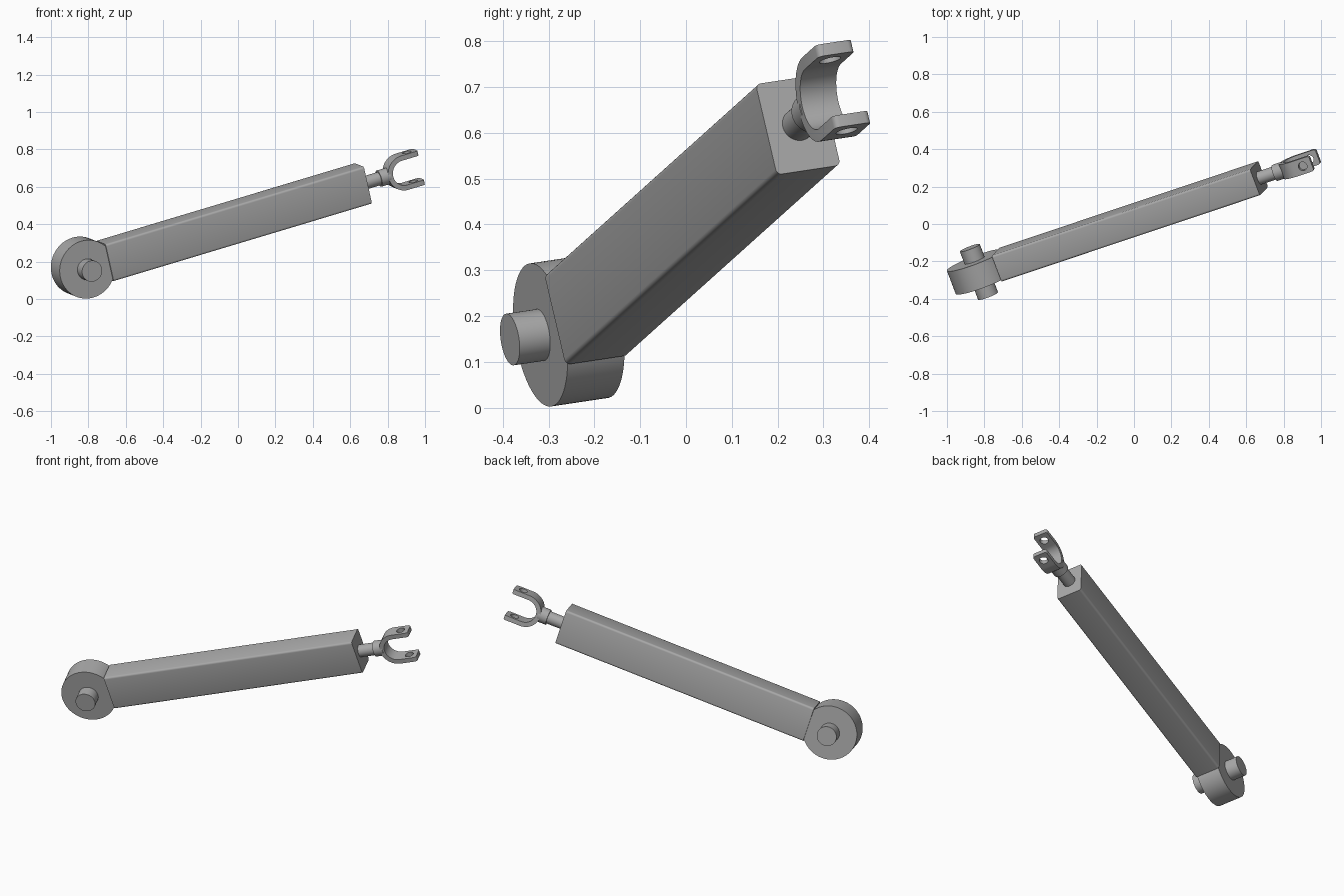
import bpy
import bmesh
import math
from mathutils import Matrix, Vector

if "Cube" in bpy.data.objects:
    bpy.data.objects.remove(bpy.data.objects["Cube"])

# One grey metal for everything
metal = bpy.data.materials.new("grey_metal")
metal.use_nodes = True
GREY = (0.4, 0.4, 0.4, 1)
metal.diffuse_color = GREY
metal.node_tree.nodes["Principled BSDF"].inputs["Base Color"].default_value = GREY

# Arm frame: x along the arm, y along the pivot pin, origin at the pivot
along = Vector((0.912, 0.305, 0.274)).normalized()
pin = Vector((-0.351, 0.926, 0.139))
up = along.cross(pin).normalized()
pin = up.cross(along)
FRAME = Matrix((along, pin, up)).transposed().to_4x4()
FRAME.translation = (-0.829, -0.256, 0.168)


def finish(name, bm):
    """Turn a bmesh in arm coordinates into a shaded object."""
    bmesh.ops.recalc_face_normals(bm, faces=bm.faces)
    mesh = bpy.data.meshes.new(name)
    bm.to_mesh(mesh)
    bm.free()
    mesh.materials.append(metal)
    mesh.shade_smooth()
    mesh.set_sharp_from_angle(angle=math.radians(35))
    ob = bpy.data.objects.new(name, mesh)
    bpy.context.collection.objects.link(ob)
    ob.matrix_world = FRAME
    return ob


def cylinder(name, radius, centre, length, axis, segments=48):
    bm = bmesh.new()
    turn = Vector((0, 0, 1)).rotation_difference(Vector(axis)).to_matrix().to_4x4()
    bmesh.ops.create_cone(bm, cap_ends=True, segments=segments, radius1=radius,
                          radius2=radius, depth=length,
                          matrix=Matrix.Translation(centre) @ turn)
    return finish(name, bm)


X, Y, Z = (1, 0, 0), (0, 1, 0), (0, 0, 1)

# Pivot end
cylinder("pivot_wheel", 0.158, (0, 0, 0), 0.134, Y, 64)
cylinder("pivot_pin", 0.057, (0, 0, 0), 0.278, Y)

# Square tube with rounded long edges
START, END = 0.128, 1.642
bm = bmesh.new()
bmesh.ops.create_cube(bm, size=1, matrix=Matrix.Translation(((START + END) / 2, 0, 0))
                      @ Matrix.Diagonal((END - START, 0.15, 0.208, 1)))
long_edges = [e for e in bm.edges if abs(e.verts[0].co.x - e.verts[1].co.x) > 1]
bmesh.ops.bevel(bm, geom=long_edges, offset=0.012, segments=4, profile=0.5,
                affect='EDGES')
finish("arm_tube", bm)

# Rod and its collar
cylinder("rod", 0.036, (1.68, 0, 0), 0.16, X)
cylinder("rod_collar", 0.045, (1.763, 0, 0), 0.056, X)

# Fork: U-shaped band swept across the pin direction
BEND, TIP, OUTER, INNER, HALF = 1.87, 1.97, 0.095, 0.068, 0.0425
STEPS = 24


def u_path(radius):
    arc = [math.pi * (0.5 + i / STEPS) for i in range(STEPS + 1)]
    bend = [(BEND + radius * math.cos(a), radius * math.sin(a)) for a in arc]
    return [(TIP, radius)] + bend + [(TIP, -radius)]


bm = bmesh.new()
outline = u_path(OUTER) + u_path(INNER)[::-1]
face = bm.faces.new([bm.verts.new((x, -HALF, z)) for x, z in outline])
ext = bmesh.ops.extrude_face_region(bm, geom=[face])
bmesh.ops.translate(bm, vec=(0, 2 * HALF, 0),
                    verts=[v for v in ext["geom"] if isinstance(v, bmesh.types.BMVert)])
tip_edges = [e for e in bm.edges
             if all(v.co.x > TIP - 0.001 for v in e.verts)
             and abs(e.verts[0].co.y - e.verts[1].co.y) < 0.001]
bmesh.ops.bevel(bm, geom=tip_edges, offset=0.012, segments=3, profile=0.5,
                affect='EDGES')
fork = finish("fork", bm)

# Pin hole through both fork arms
cutter = cylinder("hole_cutter", 0.024, (1.92, 0, 0), 0.4, Z, 32)
cutter.hide_render = True
cut = fork.modifiers.new("pin_hole", 'BOOLEAN')
cut.operation = 'DIFFERENCE'
cut.solver = 'EXACT'
cut.object = cutter
bpy.context.view_layer.update()
graph = bpy.context.evaluated_depsgraph_get()
drilled = bpy.data.meshes.new_from_object(fork.evaluated_get(graph))
fork.modifiers.clear()
fork.data = drilled
drilled.shade_smooth()
drilled.set_sharp_from_angle(angle=math.radians(35))
bpy.data.objects.remove(cutter)
